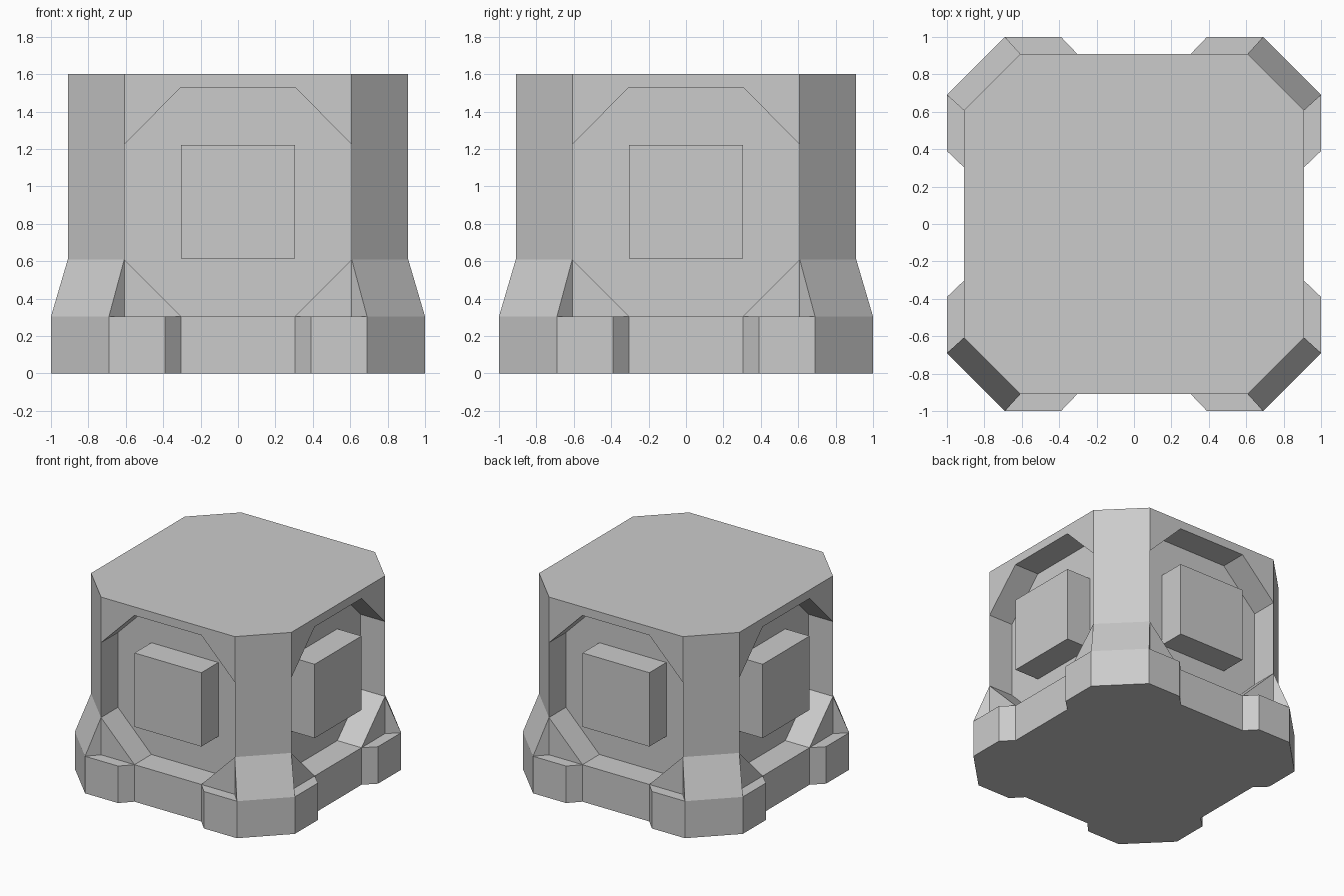
import bpy, bmesh
from math import pi
from mathutils import Matrix, Vector

if "Cube" in bpy.data.objects:
    bpy.data.objects.remove(bpy.data.objects["Cube"])

W, C, H = 0.91, 0.608, 1.6      # body half width, corner position, height
A, B = 0.304, 0.61              # lower steps of the recess outline
T1, T2 = 1.225, 1.53            # upper steps of the recess outline
D = 0.22                        # recess depth


def build(name, faces):
    """Make an object from faces given as point lists, repeated on four sides."""
    bm = bmesh.new()
    for k in range(4):
        rot = Matrix.Rotation(k * pi / 2, 3, 'Z')
        for f in faces:
            bm.faces.new([bm.verts.new(rot @ Vector(p)) for p in f])
    return finish(name, bm)


def finish(name, bm, caps=()):
    for z in caps:
        ring = [(C, -W), (W, -C), (W, C), (C, W), (-C, W), (-W, C), (-W, -C), (-C, -W)]
        bm.faces.new([bm.verts.new((x, y, z)) for x, y in ring])
    bmesh.ops.remove_doubles(bm, verts=bm.verts, dist=0.0005)
    bmesh.ops.recalc_face_normals(bm, faces=bm.faces)
    me = bpy.data.meshes.new(name)
    bm.to_mesh(me)
    bm.free()
    ob = bpy.data.objects.new(name, me)
    bpy.context.collection.objects.link(ob)
    return ob


# Body: chamfered block with an octagonal recess in each side
outline = [(-A, A), (A, A), (C, B), (C, T1), (A, T2), (-A, T2), (-C, T1), (-C, B)]
rim = [(x, -W, z) for x, z in outline]
floor = [(x, -W + D, z) for x, z in outline]
side = [floor]
side += [[rim[i], rim[(i + 1) % 8], floor[(i + 1) % 8], floor[i]] for i in range(8)]
side.append([(-C, -W, 0), (C, -W, 0), rim[2], rim[1], rim[0], rim[7]])
side.append([rim[3], (C, -W, H), (-C, -W, H), rim[6], rim[5], rim[4]])
levels = [0, B, T1, H]
side.append([(C, -W, z) for z in levels] + [(W, -C, z) for z in reversed(levels)])
bm = bmesh.new()
for k in range(4):
    rot = Matrix.Rotation(k * pi / 2, 3, 'Z')
    for f in side:
        bm.faces.new([bm.verts.new(rot @ Vector(p)) for p in f])
finish("body", bm, caps=(0, H))

# Corner feet: low wrap-around blocks with a sloped buttress on top
plan = [(A, -W), (0.39, -1), (0.69, -1), (1, -0.69), (1, -0.39), (W, -A), (W, -C), (C, -W)]
low = [(x, y, 0) for x, y in plan]
top = [(x, y, A) for x, y in plan]
peak_a, peak_b = (C, -W, B), (W, -C, B)
foot = [low, [top[i] for i in (0, 1, 2, 7)], [top[i] for i in (6, 3, 4, 5)]]
foot += [[low[i], low[(i + 1) % 8], top[(i + 1) % 8], top[i]] for i in range(8)]
foot += [[top[2], top[3], peak_b, peak_a], [top[7], top[2], peak_a],
         [top[3], top[6], peak_b], [top[6], top[7], peak_a, peak_b]]
build("corner_feet", foot)

# Square blocks standing in each recess, flush with the body sides
front = [(-A, -W, 0.615), (A, -W, 0.615), (A, -W, 1.222), (-A, -W, 1.222)]
back = [(x, -W + D, z) for x, y, z in front]
block = [front, back]
block += [[front[i], front[(i + 1) % 4], back[(i + 1) % 4], back[i]] for i in range(4)]
build("recess_blocks", block)
